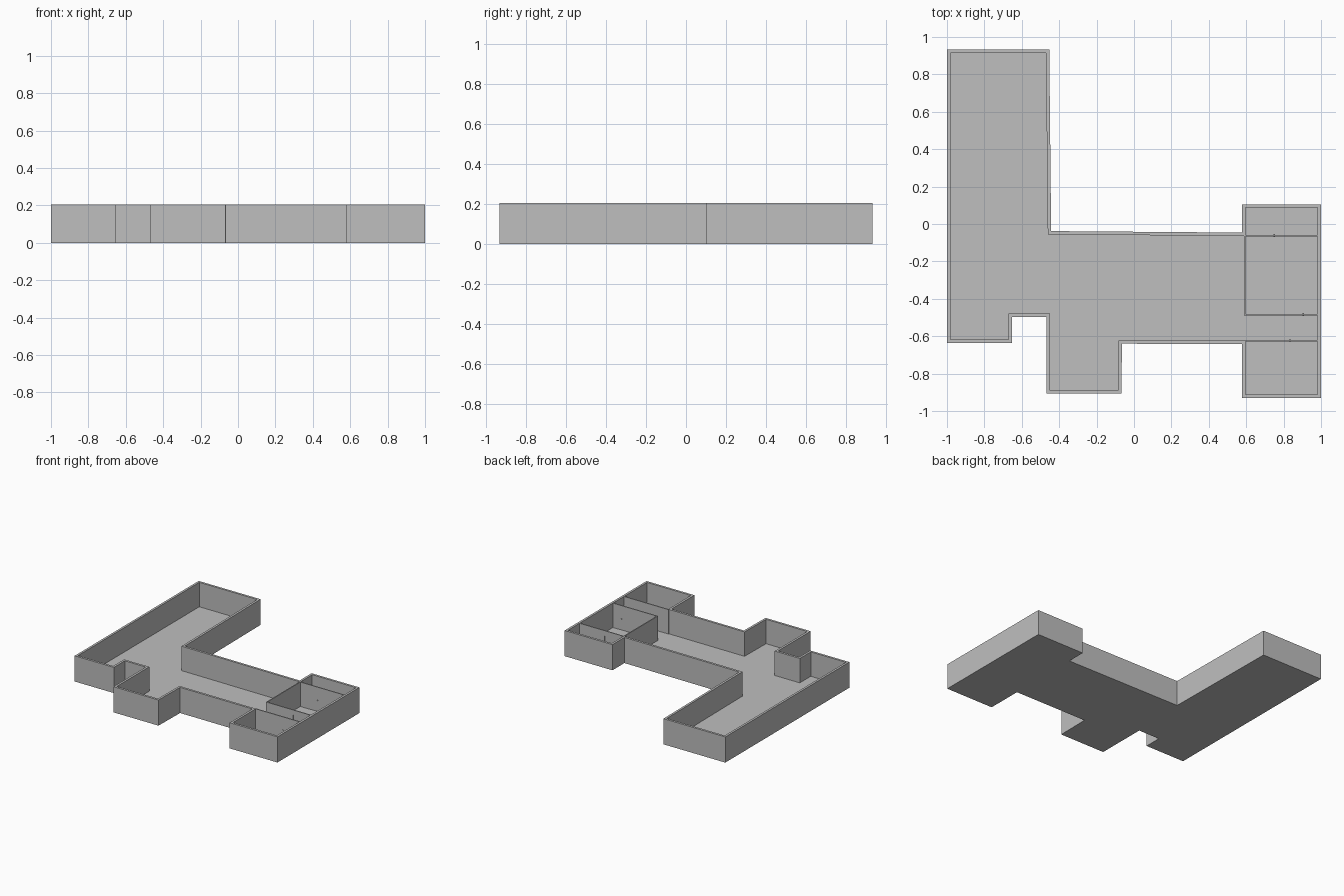
import bpy, bmesh
from mathutils import Vector

if "Cube" in bpy.data.objects:
    bpy.data.objects.remove(bpy.data.objects["Cube"], do_unlink=True)

HEIGHT, FLOOR, WALL, THIN = 0.205, 0.01, 0.018, 0.008

grey = bpy.data.materials.new("plain_grey")
grey.use_nodes = True
colour = (0.52, 0.52, 0.52, 1)
grey.diffuse_color = colour
grey.node_tree.nodes["Principled BSDF"].inputs["Base Color"].default_value = colour


def finish(name, bm):
    bmesh.ops.recalc_face_normals(bm, faces=bm.faces)
    mesh = bpy.data.meshes.new(name)
    bm.to_mesh(mesh)
    bm.free()
    mesh.materials.append(grey)
    obj = bpy.data.objects.new(name, mesh)
    bpy.context.collection.objects.link(obj)
    return obj


def box(name, low, high):
    bm = bmesh.new()
    bmesh.ops.create_cube(bm, size=1)
    low, high = Vector(low), Vector(high)
    for v in bm.verts:
        v.co = (low + high) / 2 + v.co * (high - low)
    return finish(name, bm)


# Outer shell: footprint raised, inset for the walls, then sunk to the floor
outline = [(-1, -.635), (-.653, -.635), (-.653, -.497), (-.467, -.497),
           (-.467, -.907), (-.068, -.907), (-.064, -.64), (.577, -.642),
           (.577, -.93), (1, -.93), (1, .105), (.577, .105),
           (.577, -.046), (-.443, -.038), (-.453, .932), (-1, .932)]
bm = bmesh.new()
base = bm.faces.new([bm.verts.new((x, y, 0)) for x, y in outline])
raised = bmesh.ops.extrude_face_region(bm, geom=[base], use_keep_orig=True)["geom"]
bmesh.ops.translate(bm, vec=(0, 0, HEIGHT),
                    verts=[g for g in raised if isinstance(g, bmesh.types.BMVert)])
top = [g for g in raised if isinstance(g, bmesh.types.BMFace)][0]
bmesh.ops.recalc_face_normals(bm, faces=bm.faces)
bmesh.ops.inset_region(bm, faces=[top], thickness=WALL, use_even_offset=True)
sunk = bmesh.ops.extrude_discrete_faces(bm, faces=[top])["faces"][0]
bmesh.ops.translate(bm, vec=(0, 0, FLOOR - HEIGHT), verts=sunk.verts)
finish("outer_walls_and_floor", bm)

# Thin partition closing the side room
box("long_partition", (.589, -.488, FLOOR), (.589 + THIN, -.06, HEIGHT))


# Cross partitions, each with a framed door and handles
def cross_partition(name, y, door_left, door_right, handle_x):
    door_top = HEIGHT * .8
    a, b = y - THIN / 2, y + THIN / 2
    box(name + "_wall_near", (.589, a, FLOOR), (door_left, b, HEIGHT))
    box(name + "_wall_far", (door_right, a, FLOOR), (.984, b, HEIGHT))
    box(name + "_lintel", (door_left, a, door_top), (door_right, b, HEIGHT))
    box(name + "_door", (door_left, y - .002, FLOOR), (door_right, y + .002, door_top))
    box(name + "_handle", (handle_x - .003, y - .008, .095),
        (handle_x + .003, y + .008, .101))


cross_partition("rear_room", -.062, .67, .76, .75)
cross_partition("middle_room", -.484, .83, .92, .905)
cross_partition("front_room", -.623, .76, .85, .835)
